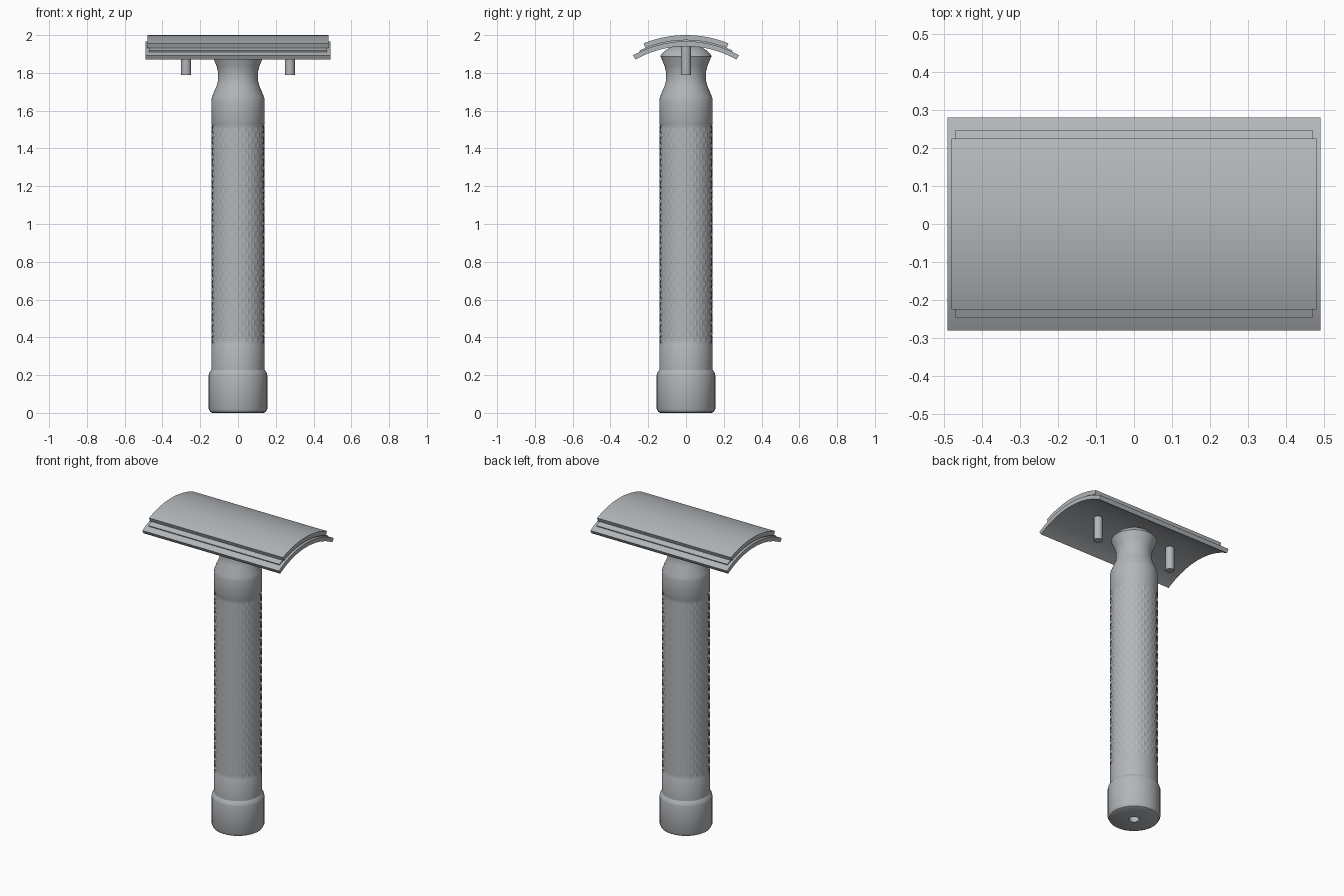
import bpy, bmesh, math

if "Cube" in bpy.data.objects:
    bpy.data.objects.remove(bpy.data.objects["Cube"])

metal = bpy.data.materials.new("brushed steel grey")
metal.diffuse_color = (0.45, 0.47, 0.49, 1)
metal.use_nodes = True
metal.node_tree.nodes["Principled BSDF"].inputs["Base Color"].default_value = metal.diffuse_color


def finish(bm, name, angle=30):
    bmesh.ops.recalc_face_normals(bm, faces=bm.faces)
    me = bpy.data.meshes.new(name)
    bm.to_mesh(me)
    bm.free()
    me.materials.append(metal)
    ob = bpy.data.objects.new(name, me)
    bpy.context.collection.objects.link(ob)
    bpy.ops.object.select_all(action='DESELECT')
    ob.select_set(True)
    bpy.context.view_layer.objects.active = ob
    bpy.ops.object.shade_smooth_by_angle(angle=math.radians(angle))
    return ob


def arc_plate(name, half_x, half_y, r_out, r_in, zc=1.4, n=24):
    """Curved slab: arc in the y-z plane, extruded along x."""
    bm = bmesh.new()
    a = math.asin(half_y / r_out)
    angles = [-a + 2 * a * i / n for i in range(n + 1)]
    rows = []
    for t in angles:
        s, c = math.sin(t), math.cos(t)
        rows.append([bm.verts.new((x, r * s, zc + r * c))
                     for x, r in ((-half_x, r_out), (half_x, r_out),
                                  (half_x, r_in), (-half_x, r_in))])
    for p, q in zip(rows, rows[1:]):
        for k in range(4):
            m = (k + 1) % 4
            bm.faces.new((p[k], p[m], q[m], q[k]))
    bm.faces.new(rows[0])
    bm.faces.new(rows[-1])
    return finish(bm, name)


# Head: cap, blade and guard plate
arc_plate("top_cap", 0.48, 0.225, 0.600, 0.573)
arc_plate("blade", 0.47, 0.247, 0.574, 0.565)
arc_plate("guard_plate", 0.49, 0.28, 0.567, 0.541)

# Alignment pins under the plate
for side in (-1, 1):
    bm = bmesh.new()
    bmesh.ops.create_cone(bm, cap_ends=True, segments=24, radius1=0.026,
                          radius2=0.026, depth=0.16)
    bmesh.ops.translate(bm, verts=bm.verts, vec=(side * 0.275, 0, 1.87))
    finish(bm, "pin_left" if side < 0 else "pin_right")

# Handle: lathe rings (radius, height), with a knurled grip in the middle
SEG, ROWS, Z0, Z1 = 48, 40, 0.36, 1.53
PEAK, VALLEY = 0.1415, 0.1375
lower = [(0.03, 0.08), (0.03, 0.0), (0.135, 0.0), (0.147, 0.006), (0.155, 0.022),
         (0.155, 0.20), (0.152, 0.212), (0.1415, 0.228), (0.1415, 0.355)]
upper = [(0.1415, 1.535), (0.1415, 1.655), (0.138, 1.672), (0.112, 1.735),
         (0.107, 1.755), (0.105, 1.78), (0.107, 1.81), (0.113, 1.835),
         (0.135, 1.888), (0.132, 1.895), (0.108, 1.92), (0.085, 1.935), (0.06, 1.943)]
rings = [(r, r, z) for r, z in lower]
rings += [(PEAK, VALLEY, Z0 + (Z1 - Z0) * j / ROWS) for j in range(ROWS + 1)]
rings += [(r, r, z) for r, z in upper]

bm = bmesh.new()
loops = []
for j, (even, odd, z) in enumerate(rings):
    loop = []
    for i in range(SEG):
        t = 2 * math.pi * i / SEG
        r = odd if (i + j) % 2 else even
        loop.append(bm.verts.new((r * math.cos(t), r * math.sin(t), z)))
    loops.append(loop)
for j, (lo, hi) in enumerate(zip(loops, loops[1:])):
    knurl = len(lower) <= j < len(lower) + ROWS
    for i in range(SEG):
        k = (i + 1) % SEG
        a, b, c, d = lo[i], lo[k], hi[k], hi[i]
        if not knurl:
            bm.faces.new((a, b, c, d))
        elif (i + j) % 2:      # split along the valley diagonal
            bm.faces.new((a, b, c))
            bm.faces.new((a, c, d))
        else:
            bm.faces.new((a, b, d))
            bm.faces.new((b, c, d))
bm.faces.new(loops[0])
bm.faces.new(loops[-1])
finish(bm, "handle")
